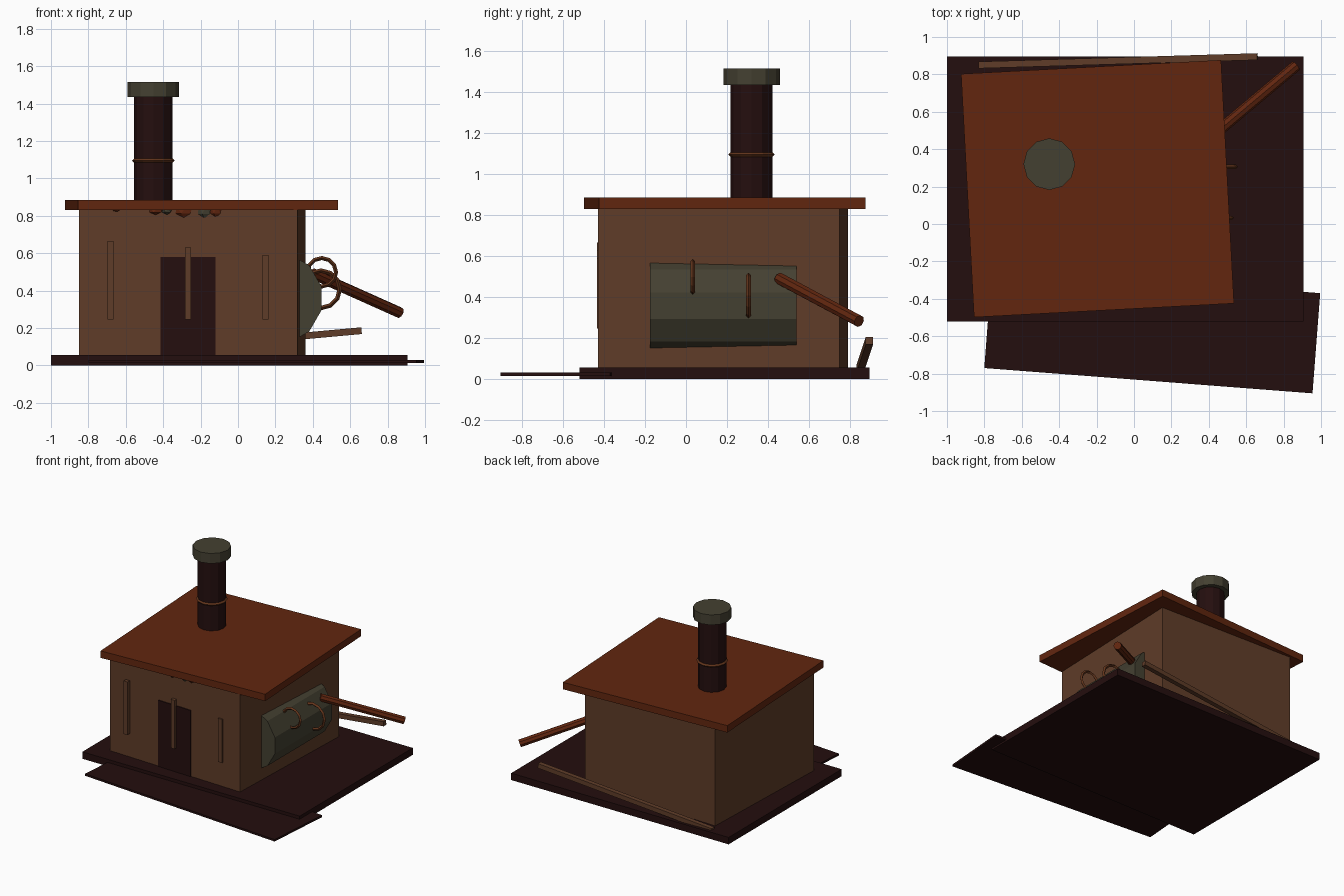
import bpy, math
from mathutils import Vector, Matrix

if "Cube" in bpy.data.objects:
    bpy.data.objects.remove(bpy.data.objects["Cube"])


def material(name, srgb):
    lin = [((c / 255 + 0.055) / 1.055) ** 2.4 if c > 10 else c / 255 / 12.92 for c in srgb]
    m = bpy.data.materials.new(name)
    m.diffuse_color = (*lin, 1)
    m.use_nodes = True
    m.node_tree.nodes["Principled BSDF"].inputs["Base Color"].default_value = m.diffuse_color
    return m


RUST = material("rust", (98, 38, 15))
BROWN = material("brown_wood", (95, 60, 40))
DARK = material("dark_wood", (36, 14, 14))
GREY = material("grey_metal", (68, 64, 49))
COPPER = material("copper", (98, 52, 27))


def finish(name, mat):
    ob = bpy.context.object
    ob.name = name
    ob.data.materials.append(mat)
    return ob


def box(name, mat, centre, size, rot_z=0):
    bpy.ops.mesh.primitive_cube_add(size=1, location=centre)
    ob = finish(name, mat)
    ob.scale = size
    ob.rotation_euler.z = math.radians(rot_z)
    return ob


def rod(name, mat, start, end, radius, sides, twist=0):
    a, b = Vector(start), Vector(end)
    bpy.ops.mesh.primitive_cylinder_add(vertices=sides, radius=radius, depth=(b - a).length,
                                        location=(a + b) / 2)
    ob = finish(name, mat)
    ob.data.transform(Matrix.Rotation(twist, 4, 'Z'))
    ob.rotation_euler = (b - a).to_track_quat('Z', 'Y').to_euler()
    return ob


def ring(name, mat, centre, major, minor, rot=(0, 0, 0), sides=12):
    bpy.ops.mesh.primitive_torus_add(major_segments=sides, minor_segments=4, major_radius=major,
                                     minor_radius=minor, location=centre, rotation=rot)
    return finish(name, mat)


# ground slabs
box("base_slab", DARK, (-0.0475, 0.1875, 0.0275), (1.905, 1.415, 0.055))
box("front_step", DARK, (0.0975, -0.57, 0.022), (1.76, 0.537, 0.016), -4.4)

# hut body and roof, each slightly askew
box("hut_walls", BROWN, (-0.245, 0.18, 0.447), (1.17, 1.18, 0.79), -2)
box("roof", RUST, (-0.195, 0.189, 0.8575), (1.392, 1.303, 0.055), 3.05)

# door and wall slats
box("door", DARK, (-0.267, -0.407, 0.317), (0.295, 0.018, 0.525), -2)
for i, (x, top) in enumerate([(-0.682, 0.665), (-0.267, 0.63), (0.147, 0.59)]):
    box(f"wall_slat_{i}", BROWN, (x, -0.42, (0.245 + top) / 2), (0.034, 0.03, top - 0.245))

# small lumps tucked under the eave
for i, (x, w, h, mat) in enumerate([(-0.65, 0.02, 0.008, RUST), (-0.44, 0.04, 0.025, RUST),
                                    (-0.38, 0.03, 0.025, GREY), (-0.29, 0.05, 0.04, RUST),
                                    (-0.18, 0.04, 0.045, GREY), (-0.12, 0.035, 0.04, RUST)]):
    bpy.ops.mesh.primitive_ico_sphere_add(subdivisions=1, radius=1, location=(x, -0.41, 0.83))
    finish(f"eave_lump_{i}", mat).scale = (w, 0.02, h)

# chimney
CX, CY = -0.453, 0.32
rod("chimney", DARK, (CX, CY, 0.86), (CX, CY, 1.44), 0.102, 12)
rod("chimney_cap", GREY, (CX, CY, 1.435), (CX, CY, 1.515), 0.138, 12)
ring("chimney_band", COPPER, (CX, CY, 1.095), 0.103, 0.011)

# tank half sunk into the right wall, with two hoops
rod("tank", GREY, (0.204, -0.175, 0.358), (0.204, 0.54, 0.358), 0.25, 12, math.radians(15))
ring("tank_hoop_front", COPPER, (0.448, 0.033, 0.498), 0.076, 0.011, (math.pi / 2, 0, 0))
ring("tank_hoop_rear", COPPER, (0.444, 0.305, 0.407), 0.1, 0.012, (math.pi / 2, 0, 0))

# leaning pipe and fallen beam
rod("pipe", RUST, (0.40, 0.455, 0.49), (0.865, 0.845, 0.282), 0.03, 8)
beam = box("fallen_beam", BROWN, (-0.085, 0.8725, 0.118), (1.497, 0.036, 0.036))
beam.rotation_euler = (0, -math.atan2(0.135, 1.49), math.atan2(0.045, 1.49))
